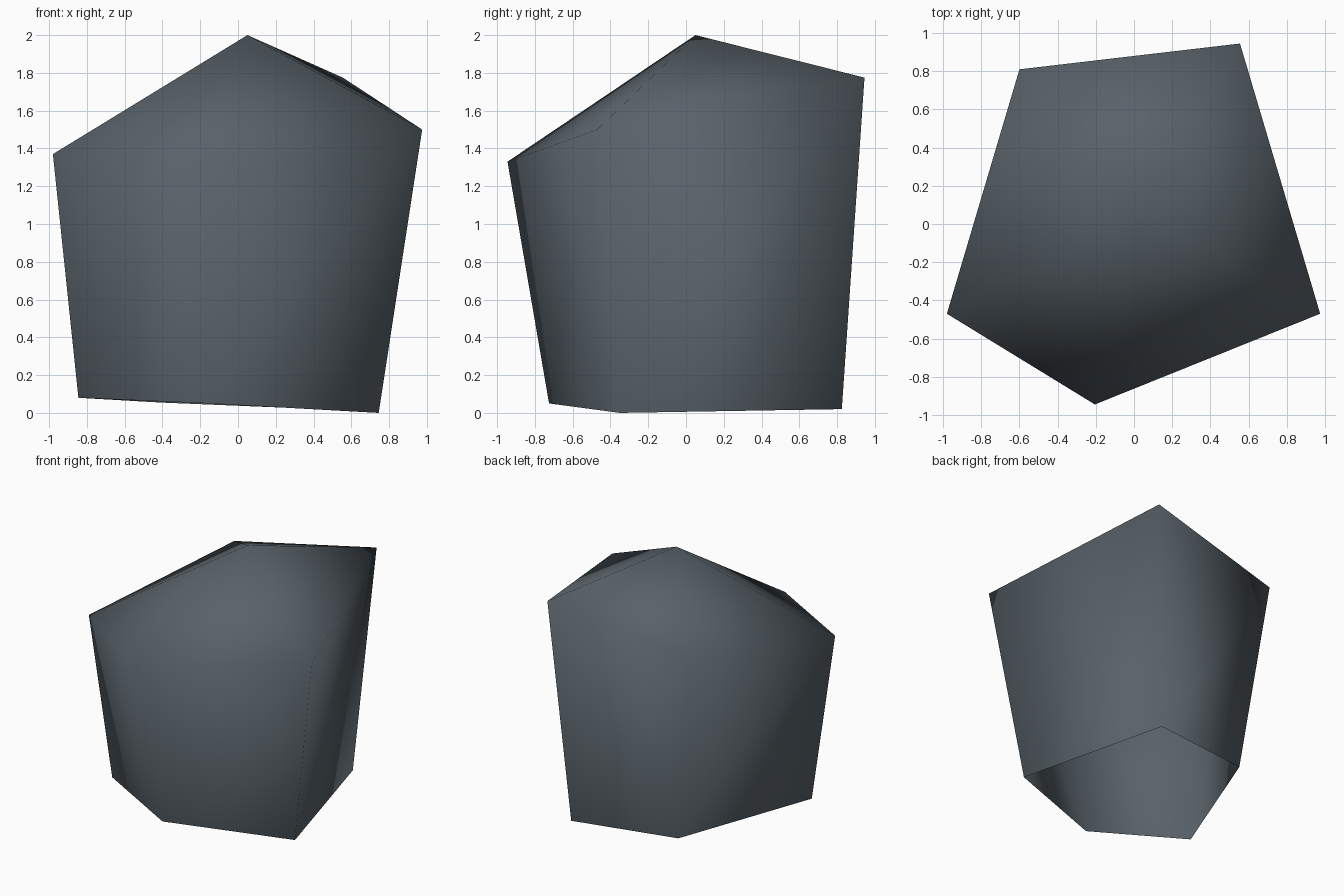
import bpy
import bmesh

cube = bpy.data.objects.get("Cube")
if cube:
    bpy.data.objects.remove(cube, do_unlink=True)

# Slate grey stone
stone = bpy.data.materials.new("slate_grey")
stone.use_nodes = True
colour = (0.098, 0.122, 0.141, 1.0)
stone.diffuse_color = colour
bsdf = stone.node_tree.nodes["Principled BSDF"]
bsdf.inputs["Base Color"].default_value = colour
bsdf.inputs["Roughness"].default_value = 0.9

# Irregular five-sided rings, counter-clockwise from above
shoulder = [(-0.98, -0.47, 1.37), (-0.205, -0.945, 1.33), (0.975, -0.47, 1.5),
            (0.555, 0.945, 1.775), (-0.6, 0.81, 1.57)]
base = [(-0.845, -0.37, 0.08), (-0.155, -0.725, 0.05), (0.745, -0.35, 0.0),
        (0.43, 0.825, 0.02), (-0.415, 0.69, 0.055)]

bm = bmesh.new()
peak = bm.verts.new((0.05, 0.05, 2.0))
upper = [bm.verts.new(p) for p in shoulder]
lower = [bm.verts.new(p) for p in base]

# Walls and sloping top; the underside stays open
for i in range(len(upper)):
    j = (i + 1) % len(upper)
    bm.faces.new((lower[i], lower[j], upper[j], upper[i]))
    bm.faces.new((upper[i], upper[j], peak))
for face in bm.faces:
    face.smooth = True

mesh = bpy.data.meshes.new("rock")
bm.to_mesh(mesh)
bm.free()
mesh.materials.append(stone)
rock = bpy.data.objects.new("rock", mesh)
bpy.context.collection.objects.link(rock)
